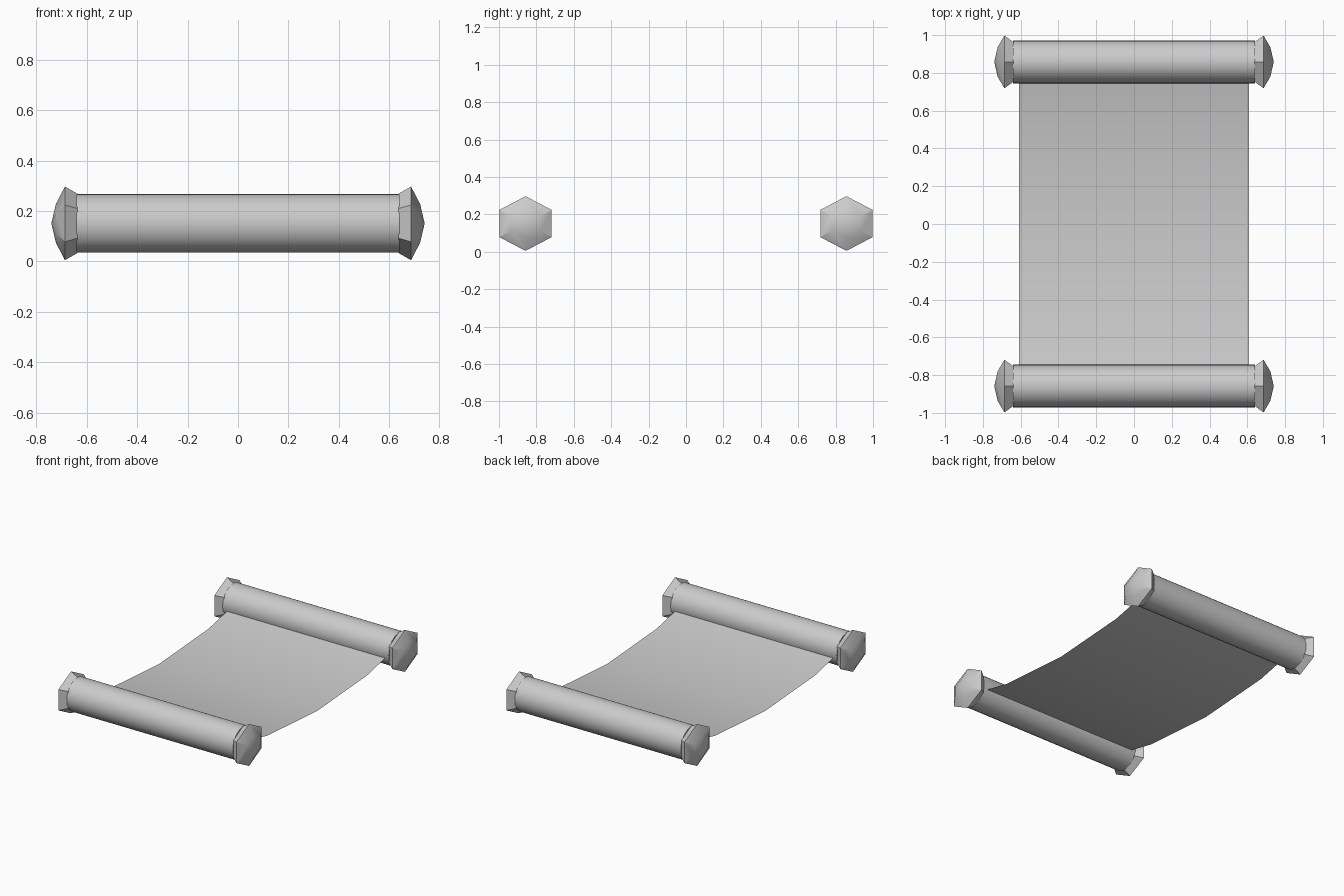
import bpy, bmesh, math

if "Cube" in bpy.data.objects:
    bpy.data.objects.remove(bpy.data.objects["Cube"])

paper = bpy.data.materials.new("plain grey")
paper.diffuse_color = (0.6, 0.6, 0.6, 1)
paper.use_nodes = True
paper.node_tree.nodes["Principled BSDF"].inputs["Base Color"].default_value = paper.diffuse_color

ROLL_Y, ROLL_Z = 0.858, 0.151


def finish(name, bm, angle=30):
    """Turn a bmesh into a named, shaded object."""
    mesh = bpy.data.meshes.new(name)
    bm.to_mesh(mesh)
    bm.free()
    mesh.materials.append(paper)
    ob = bpy.data.objects.new(name, mesh)
    bpy.context.collection.objects.link(ob)
    bpy.ops.object.select_all(action='DESELECT')
    ob.select_set(True)
    bpy.context.view_layer.objects.active = ob
    bpy.ops.object.shade_smooth_by_angle(angle=math.radians(angle))
    return ob


def lathe(name, profile, sides, y, closed_tip=None):
    """Rings along x from (x, half width, half height) rows, with optional pointed end."""
    bm = bmesh.new()
    rings = []
    for x, w, h in profile:
        rings.append([bm.verts.new((x, y + w * math.sin(a), ROLL_Z + h * math.cos(a)))
                      for a in (math.tau * i / sides for i in range(sides))])
    for r0, r1 in zip(rings, rings[1:]):
        for i in range(sides):
            j = (i + 1) % sides
            bm.faces.new((r0[i], r0[j], r1[j], r1[i]))
    bm.faces.new(rings[0])
    if closed_tip is None:
        bm.faces.new(rings[-1])
    else:
        tip = bm.verts.new((closed_tip, y, ROLL_Z))
        for i in range(sides):
            bm.faces.new((rings[-1][i], rings[-1][(i + 1) % sides], tip))
    bmesh.ops.recalc_face_normals(bm, faces=bm.faces)
    return finish(name, bm)


# Two rollers, each with a six-sided domed knob at both ends
for place, sy in (("front", -1), ("back", 1)):
    y = sy * ROLL_Y
    lathe(place + "_roller", [(-0.64, 0.113, 0.116), (0.64, 0.113, 0.116)], 32, y)
    for side, sx in (("left", -1), ("right", 1)):
        knob = [(sx * 0.637, 0.120, 0.118), (sx * 0.686, 0.161, 0.146), (sx * 0.722, 0.090, 0.077)]
        lathe(f"{place}_{side}_knob", knob, 6, y, closed_tip=sx * 0.74)

# Thin sagging sheet between the rollers
bm = bmesh.new()
sag = [(-0.77, 0.127), (-0.55, 0.078), (0, 0.04), (0.55, 0.078), (0.77, 0.127)]
rows = [[bm.verts.new((x, y, z)) for x in (-0.61, 0.61)] for y, z in sag]
for a, b in zip(rows, rows[1:]):
    bm.faces.new((a[0], a[1], b[1], b[0]))
finish("sheet", bm)
